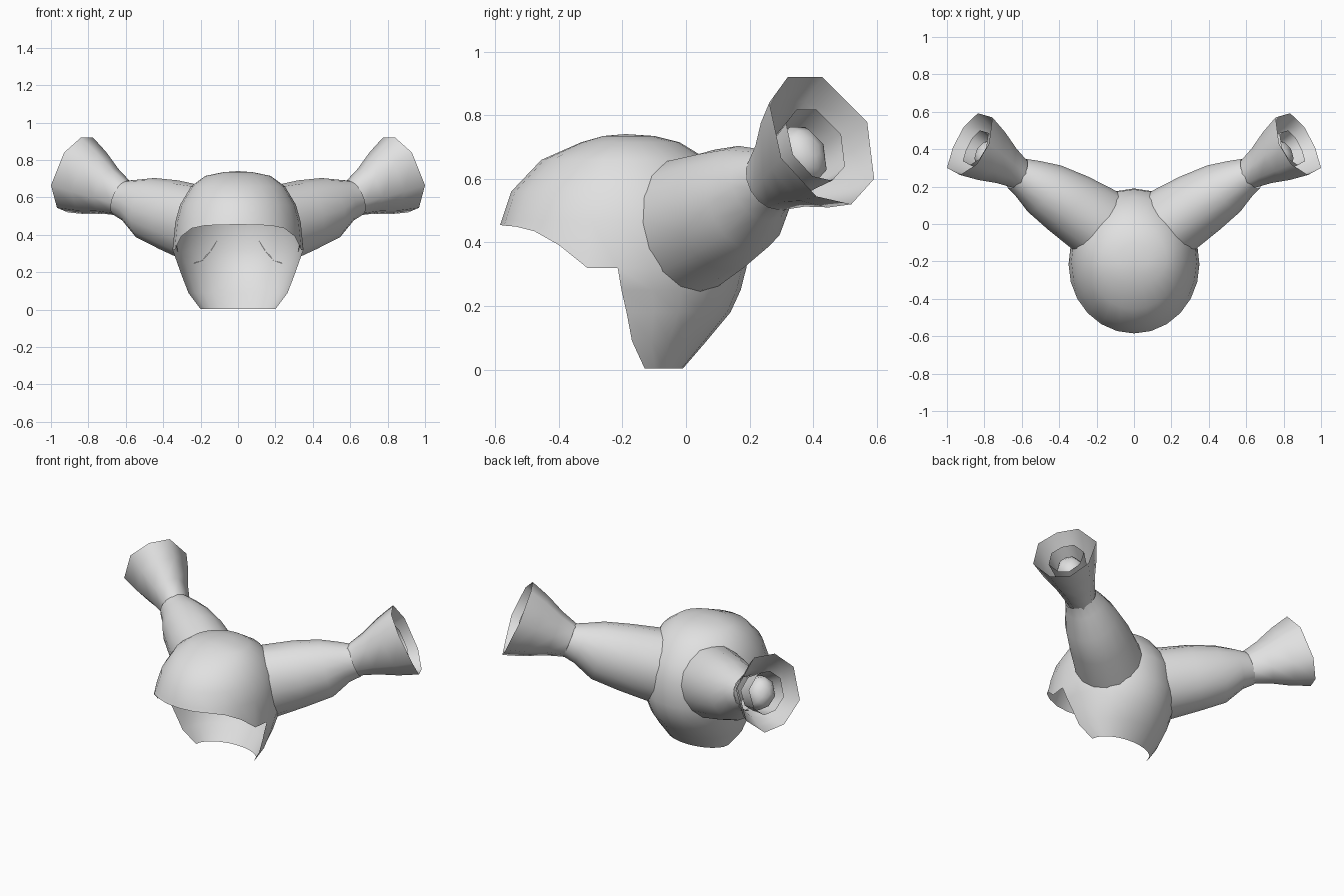
import bpy, bmesh, math
from mathutils import Vector
from mathutils.bvhtree import BVHTree

if "Cube" in bpy.data.objects:
    bpy.data.objects.remove(bpy.data.objects["Cube"])

grey = bpy.data.materials.new("light grey")
grey.diffuse_color = (0.75, 0.75, 0.75, 1)
grey.use_nodes = True
grey.node_tree.nodes["Principled BSDF"].inputs["Base Color"].default_value = grey.diffuse_color


def finish(name, bm, mirror=True):
    bmesh.ops.recalc_face_normals(bm, faces=bm.faces)
    me = bpy.data.meshes.new(name)
    bm.to_mesh(me)
    bm.free()
    me.materials.append(grey)
    ob = bpy.data.objects.new(name, me)
    bpy.context.collection.objects.link(ob)
    bpy.ops.object.select_all(action='DESELECT')
    ob.select_set(True)
    bpy.context.view_layer.objects.active = ob
    bpy.ops.object.shade_smooth_by_angle(angle=math.radians(60))
    if mirror:
        mod = ob.modifiers.new("mirror", 'MIRROR')
        mod.use_axis[0] = True
        mod.use_mirror_merge = False
    return ob


def bridge(bm, a, b, closed=True):
    n = len(a)
    for i in range(n if closed else n - 1):
        j = (i + 1) % n
        bm.faces.new((a[i], a[j], b[j], b[i]))


def loft(name, rings, cap=False):
    bm = bmesh.new()
    prev = None
    for pts in rings:
        ring = [bm.verts.new(p) for p in pts]
        if prev:
            bridge(bm, prev, ring)
        prev = ring
    if cap:
        bm.faces.new(prev)
    return finish(name, bm)


# Cowl: full rings for the dome, then an open-fronted neck
SEG = 24
bm = bmesh.new()


def arc(z, w, front, mid, back):
    pts = []
    for i in range(SEG):
        t = 2 * math.pi * i / SEG
        c = math.cos(t)
        y = mid - c * ((mid - front) if c > 0 else (back - mid))
        pts.append(Vector((w * math.sin(t), y, z)))
    return pts


dome = [(0.735, 0.08, -0.26, -0.19, -0.10), (0.715, 0.175, -0.33, -0.19, -0.02),
        (0.66, 0.25, -0.455, -0.19, 0.07), (0.56, 0.31, -0.55, -0.19, 0.145),
        (0.47, 0.335, -0.58, -0.2, 0.185)]
top = bm.verts.new((0, -0.19, 0.741))
prev = None
for row in dome:
    ring = [bm.verts.new(p) for p in arc(*row)]
    if prev:
        bridge(bm, prev, ring)
    else:
        for i in range(SEG):
            bm.faces.new((top, ring[i], ring[(i + 1) % SEG]))
    prev = ring

# Brow rim that dips towards the cheeks
rim = arc(0.32, 0.35, -0.585, -0.215, 0.19)
for i, z in enumerate((0.455, 0.453, 0.45, 0.435, 0.392, 0.32)):
    rim[i].z = rim[-i].z = z
ring = [bm.verts.new(p) for p in rim]
bridge(bm, prev, ring)

# Neck guard behind the face opening
half = range(SEG // 4, 3 * SEG // 4 + 1)
prev = [ring[i] for i in half]
for row in [(0.25, 0.325, 0, -0.203, 0.172), (0.18, 0.3, 0, -0.187, 0.14),
            (0.09, 0.265, 0, -0.17, 0.065), (0.003, 0.2, 0, -0.13, -0.01)]:
    pts = arc(*row)
    low = [bm.verts.new(pts[i]) for i in half]
    bridge(bm, prev, low, False)
    prev = low
bmesh.ops.recalc_face_normals(bm, faces=bm.faces)
cowl_tree = BVHTree.FromBMesh(bm)
finish("cowl", bm, mirror=False)


# Side arms, with the root ring laid onto the cowl surface
def oval(c, axis, rw, rh, sides=16):
    axis = Vector(axis).normalized()
    across = axis.cross(Vector((0, 0, 1))).normalized()
    up = across.cross(axis)
    angles = [2 * math.pi * i / sides for i in range(sides)]
    return [Vector(c) + across * rw * math.sin(t) + up * rh * math.cos(t) for t in angles]


waist = Vector((0.625, 0.27, 0.597))
root = oval((0.22, 0.03, 0.465), (0.8, 0.6, 0.15), 0.205, 0.225)
root = [cowl_tree.find_nearest(p)[0] for p in root]
arm = [root,
       oval((0.35, 0.11, 0.5), (0.8, 0.6, 0.2), 0.178, 0.195),
       oval((0.48, 0.19, 0.539), (0.8, 0.58, 0.25), 0.152, 0.17),
       oval((0.565, 0.24, 0.582), (0.8, 0.52, 0.33), 0.115, 0.12),
       oval(waist, (0.79, 0.49, 0.37), 0.092, 0.1)]
loft("arm", arm)

# Flared horns: scaled copies of the mouth outline along the horn axis
outline = [Vector(p) for p in (
    (0.84, 0.32, 0.92), (0.775, 0.43, 0.92), (0.757, 0.57, 0.78), (0.835, 0.592, 0.6),
    (0.91, 0.52, 0.52), (0.968, 0.41, 0.545), (1.0, 0.3, 0.665), (0.93, 0.262, 0.84))]
mouth = sum(outline, Vector()) / 8


def horn_rings(*steps):
    return [[waist.lerp(mouth, f) + (p - mouth) * s for p in outline] for f, s in steps]


loft("horn", horn_rings((-0.1, 0.43), (0, 0.46), (0.3, 0.6), (0.65, 0.83), (1, 1)))

# Inner socket and rounded plug
loft("horn_socket", horn_rings((0.3, 0.45), (0.6, 0.5), (0.88, 0.56)))
loft("horn_plug", horn_rings((0.45, 0.45), (0.66, 0.42), (0.76, 0.3), (0.81, 0.14)), cap=True)
